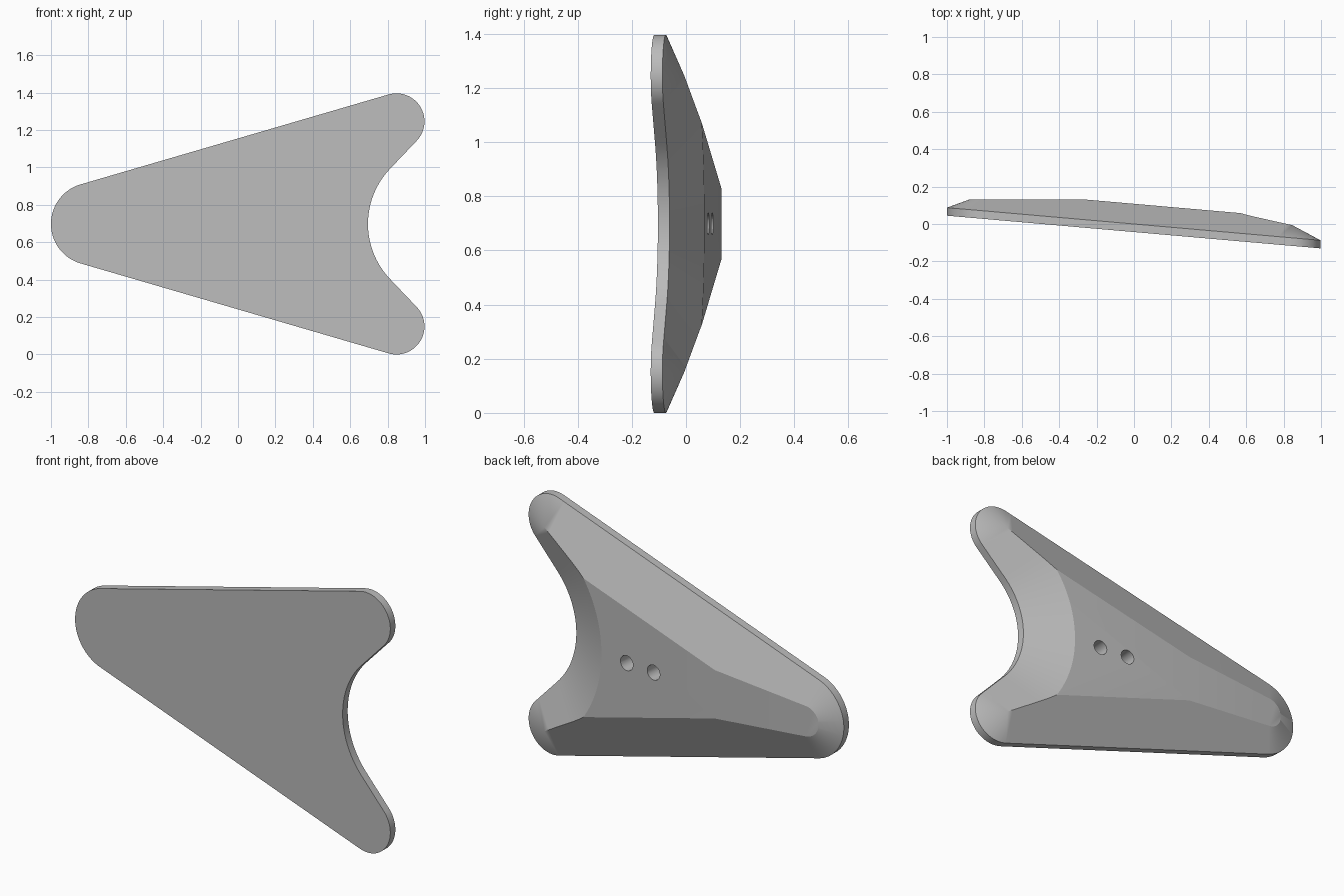
import bpy, bmesh, math
from mathutils import Vector

if "Cube" in bpy.data.objects:
    bpy.data.objects.remove(bpy.data.objects["Cube"])

MID_Z = 0.698          # height of the mirror line
TILT = -0.0875         # lean of the whole plate along x
THICK = 0.043          # rim thickness
SLOPE = 0.45           # rise of the back bevel
CAP = 0.108            # greatest bevel height
FLAT_Y = 0.131         # level that trims the tail
REACH = CAP / SLOPE

tail, tail_r = Vector((-0.78, 0)), 0.22
tip, tip_r = Vector((0.847, 0.548)), 0.15
notch, notch_r = Vector((1.122, 0)), 0.427


def polar(angle, r=1.0):
    return Vector((math.cos(angle), math.sin(angle))) * r


def steps(a, b, n):
    return [a + (b - a) * i / n for i in range(n + 1)]


# Tangent directions joining the three circles
d = tip - tail
side_a = math.atan2(d.y, d.x) + math.pi / 2 - math.asin((tail_r - tip_r) / d.length)
d = notch - tip
notch_a = math.atan2(d.y, d.x) + math.acos((tip_r + notch_r) / d.length)
side_n, notch_n = polar(side_a), polar(notch_a)
side_dir = Vector((-side_n.y, side_n.x))       # from tip towards tail
line_dir = Vector((-notch_n.y, notch_n.x))     # from notch towards tip
notch_start = notch - notch_n * notch_r


def notch_foot(p):
    along = (p - notch_start).dot(line_dir)
    if along > 0:
        return notch_start + line_dir * along
    return notch + (p - notch).normalized() * notch_r


def ridge_point(t):
    """Point at distance t from both the long side and the notch."""
    base = tip + side_n * (tip_r - t)
    lo, hi = 0.0, 0.8
    for _ in range(50):
        s = (lo + hi) / 2
        p = base + side_dir * s
        if (p - notch_foot(p)).length < t:
            lo = s
        else:
            hi = s
    return base + side_dir * lo


def trimmed(foot, inward):
    t = (FLAT_Y - TILT * foot.x) / (SLOPE + TILT * inward.x)
    return foot, foot + inward * t, "tail"


# Upper half: (outline point, bevel top point, zone)
half = []
for a in steps(math.pi, side_a, 32):
    half.append(trimmed(tail + polar(a, tail_r), -polar(a)))
x_break = (FLAT_Y - CAP) / TILT
start = tail + side_n * (tail_r - REACH)
top = start - side_dir * ((x_break - start.x) / -side_dir.x)
half.append((top + side_n * REACH, top, "both"))
ridge = [(ridge_point(t), t) for t in steps(REACH, tip_r, 10)[:-1]]
for i, (p, t) in enumerate(ridge):
    half.append((p + side_n * t, p, "cap" if i == 0 else "ridge"))
for a in steps(side_a, notch_a, 32):
    half.append((tip + polar(a, tip_r), tip.copy(), "ridge"))
for p, t in reversed(ridge):
    half.append((notch_foot(p), p, "ridge"))
w = ridge[0][0] - notch
for a in steps(math.atan2(w.y, w.x), math.pi, 24)[1:]:
    half.append((notch + polar(a, notch_r), notch + polar(a, notch_r + REACH), "cap"))


def flip(v):
    return Vector((v.x, -v.y))


# Full loop by mirroring about the centre line
loop = half + [(flip(f), flip(t), zone) for f, t, zone in half[-2:0:-1]]

bm = bmesh.new()
front, rim, crest = [], [], []
for foot, top, zone in loop:
    edge_y = TILT * foot.x
    front.append(bm.verts.new((foot.x, edge_y - THICK, foot.y + MID_Z)))
    rim.append(bm.verts.new((foot.x, edge_y, foot.y + MID_Z)))
    rise = TILT * top.x + SLOPE * (top - foot).length
    crest.append(bm.verts.new((top.x, rise, top.y + MID_Z)))

count = len(loop)
for i in range(count):
    j = (i + 1) % count
    bm.faces.new((front[i], front[j], rim[j], rim[i]))
    bm.faces.new((rim[i], rim[j], crest[j], crest[i]))
bm.faces.new(front)
for name in ("cap", "tail"):
    bm.faces.new([v for v, item in zip(crest, loop) if item[2] in (name, "both")])
bmesh.ops.remove_doubles(bm, verts=bm.verts, dist=0.0002)
bmesh.ops.recalc_face_normals(bm, faces=bm.faces)

mesh = bpy.data.meshes.new("forked_plate")
bm.to_mesh(mesh)
bm.free()
plate = bpy.data.objects.new("forked_plate", mesh)
bpy.context.collection.objects.link(plate)

grey = bpy.data.materials.new("plain_grey")
grey.use_nodes = True
colour = (0.5, 0.5, 0.5, 1)
grey.diffuse_color = colour
grey.node_tree.nodes["Principled BSDF"].inputs["Base Color"].default_value = colour
mesh.materials.append(grey)

# Two blind holes in the back
for x in (0.295, 0.125):
    bpy.ops.mesh.primitive_cylinder_add(
        vertices=32, radius=0.04, depth=0.2,
        location=(x, CAP + TILT * x, MID_Z),
        rotation=(math.pi / 2, 0, math.atan(TILT)))
    cutter = bpy.context.object
    cutter.name = "hole_cutter"
    cutter.data.materials.append(grey)
    cut = plate.modifiers.new("hole", 'BOOLEAN')
    cut.operation = 'DIFFERENCE'
    cut.solver = 'EXACT'
    cut.object = cutter
    bpy.context.view_layer.objects.active = plate
    bpy.ops.object.select_all(action='DESELECT')
    plate.select_set(True)
    bpy.ops.object.modifier_apply(modifier=cut.name)
    bpy.data.objects.remove(cutter)

bpy.ops.object.shade_smooth_by_angle(angle=math.radians(20))
